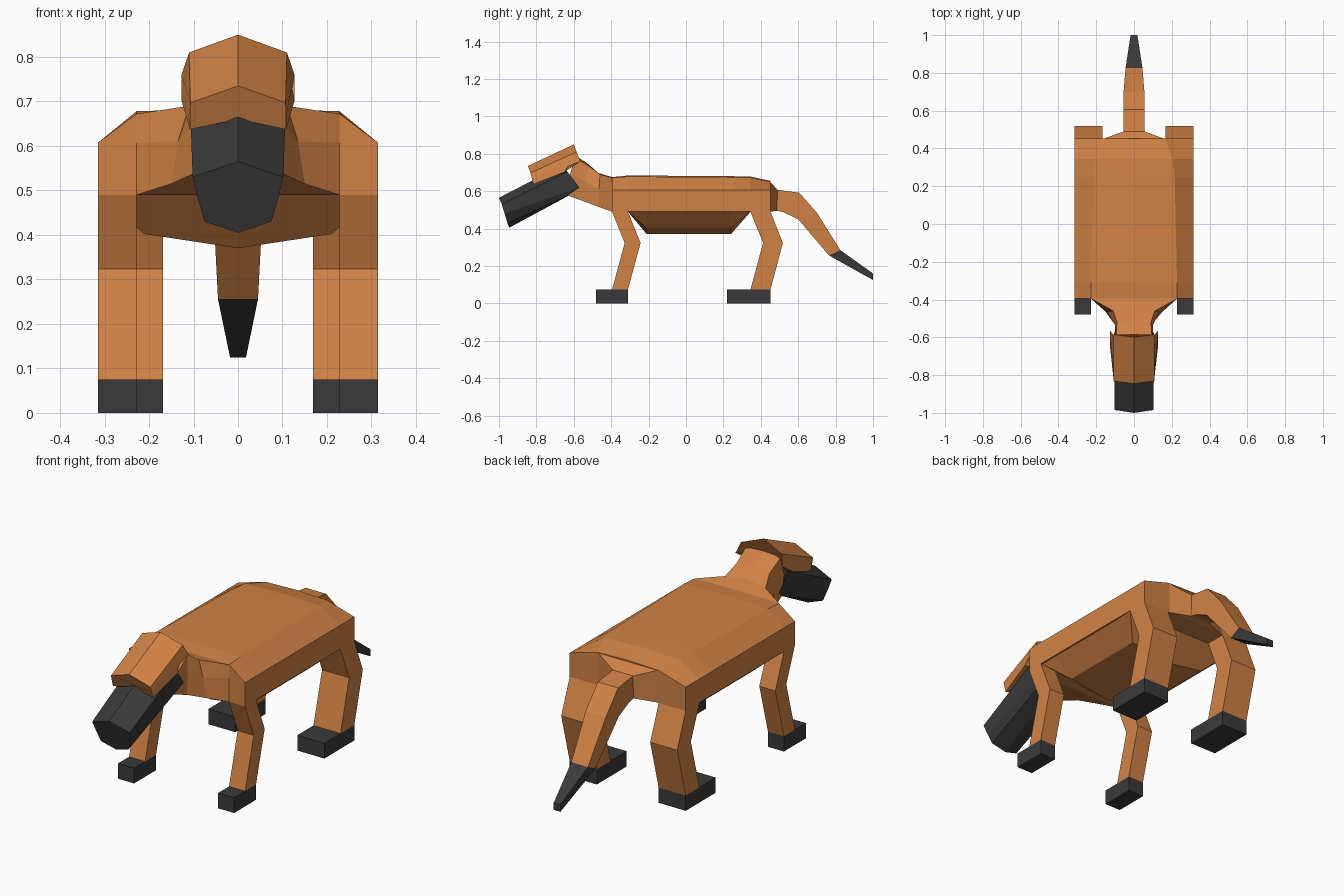
import bpy, bmesh


def material(name, rgb):
    m = bpy.data.materials.new(name)
    m.diffuse_color = (*rgb, 1)
    return m


FUR = material("orange fur", (0.64, 0.225, 0.06))
DARK = material("charcoal", (0.042, 0.042, 0.042))


def loft(name, sections, mat, side=0):
    """Skin half sections (mirrored over x = 0) or, with side = +-1, full rings."""
    bm = bmesh.new()
    rings = []
    for sec in sections:
        if side:
            pts = [(side * x, y, z) for x, y, z in sec]
        else:
            pts = list(sec) + [(-x, y, z) for x, y, z in reversed(sec) if x > 0]
        rings.append([bm.verts.new(p) for p in pts])
    n = len(rings[0])
    for a, b in zip(rings, rings[1:]):
        for i in range(n):
            j = (i + 1) % n
            bm.faces.new((a[i], a[j], b[j], b[i]))
    bm.faces.new(rings[0])
    bm.faces.new(rings[-1])
    bmesh.ops.recalc_face_normals(bm, faces=bm.faces)
    mesh = bpy.data.meshes.new(name)
    bm.to_mesh(mesh)
    bm.free()
    mesh.materials.append(mat)
    ob = bpy.data.objects.new(name, mesh)
    bpy.context.collection.objects.link(ob)
    return ob


def bands(name, levels, x0, x1, mat, side):
    """Box column with (z, y back, y front) levels."""
    loft(name, [[(x0, a, z), (x1, a, z), (x1, b, z), (x0, b, z)]
                for z, a, b in levels], mat, side)


# Torso: (y, centre top, shoulder x, shoulder z)
torso = [(-0.395, 0.675, 0.228, 0.672), (-0.31, 0.684, 0.228, 0.678),
         (0.25, 0.68, 0.215, 0.674), (0.345, 0.678, 0.205, 0.672),
         (0.452, 0.655, 0.165, 0.65)]
loft("torso", [[(0, y, t), (sx, y, sz), (0.315, y, 0.607), (0.315, y, 0.49), (0, y, 0.49)]
               for y, t, sx, sz in torso], FUR)

# Belly, tapering downwards between the legs
loft("belly", [[(0, y, 0.5), (0.313, yt, 0.495), (bx, y, bz), (0, y, cz)]
               for y, yt, bx, bz, cz in [(-0.31, -0.31, 0.313, 0.49, 0.49),
                                         (-0.21, -0.21, 0.21, 0.402, 0.37),
                                         (0.24, 0.24, 0.21, 0.402, 0.37),
                                         (0.345, 0.345, 0.313, 0.49, 0.49)]], FUR)

# Chest and neck
loft("neck", [
    [(0, -0.395, 0.675), (0.228, -0.395, 0.672), (0.228, -0.395, 0.607), (0.228, -0.395, 0.49)],
    [(0, -0.475, 0.70), (0.11, -0.46, 0.69), (0.135, -0.465, 0.61), (0.15, -0.465, 0.515)],
    [(0, -0.535, 0.755), (0.09, -0.52, 0.735), (0.1, -0.535, 0.65), (0.095, -0.53, 0.54)],
    [(0, -0.61, 0.80), (0.095, -0.595, 0.78), (0.1, -0.62, 0.69), (0.078, -0.63, 0.576)],
], FUR)

# Upper head
loft("head", [
    [(0, -0.60, 0.85), (0.11, -0.585, 0.81), (0.127, -0.565, 0.76), (0.127, -0.65, 0.702),
     (0, -0.65, 0.70)],
    [(0, -0.845, 0.735), (0.107, -0.832, 0.697), (0.108, -0.824, 0.668), (0.108, -0.815, 0.637),
     (0, -0.80, 0.66)],
], FUR)

# Dark muzzle
loft("muzzle", [
    [(0, -0.65, 0.745), (0.108, -0.635, 0.705), (0.105, -0.57, 0.62), (0.078, -0.63, 0.577),
     (0, -0.635, 0.572)],
    [(0, -1.0, 0.565), (0.102, -0.985, 0.53), (0.09, -0.97, 0.48), (0.075, -0.955, 0.43),
     (0, -0.945, 0.405)],
], DARK)

# Rump and tail: (half width, top y, top z, bottom y, bottom z)
def tail(name, rows, mat):
    loft(name, [[(w, ty, tz), (w, by, bz)] for w, ty, tz, by, bz in rows], mat)


tail("rump", [(0.165, 0.45, 0.65, 0.45, 0.49), (0.055, 0.49, 0.607, 0.485, 0.495)], FUR)
tail("tail", [(0.055, 0.49, 0.607, 0.485, 0.495), (0.055, 0.605, 0.592, 0.52, 0.488),
              (0.055, 0.70, 0.485, 0.60, 0.45), (0.045, 0.825, 0.285, 0.765, 0.256)], FUR)
tail("tail_tip", [(0.045, 0.825, 0.285, 0.765, 0.256), (0.018, 1.0, 0.16, 1.0, 0.125)], DARK)

# Legs and paws
for side, tag in ((1, "right"), (-1, "left")):
    bands(f"front_leg_{tag}", [(0.49, -0.395, -0.31), (0.323, -0.328, -0.243),
                               (0.075, -0.395, -0.31)], 0.228, 0.315, FUR, side)
    bands(f"front_paw_{tag}", [(0.075, -0.48, -0.31), (0, -0.48, -0.31)],
          0.228, 0.315, DARK, side)
    bands(f"hind_leg_{tag}", [(0.49, 0.345, 0.452), (0.323, 0.412, 0.518),
                              (0.075, 0.345, 0.452)], 0.168, 0.315, FUR, side)
    bands(f"hind_paw_{tag}", [(0.075, 0.22, 0.452), (0, 0.22, 0.452)],
          0.168, 0.315, DARK, side)
